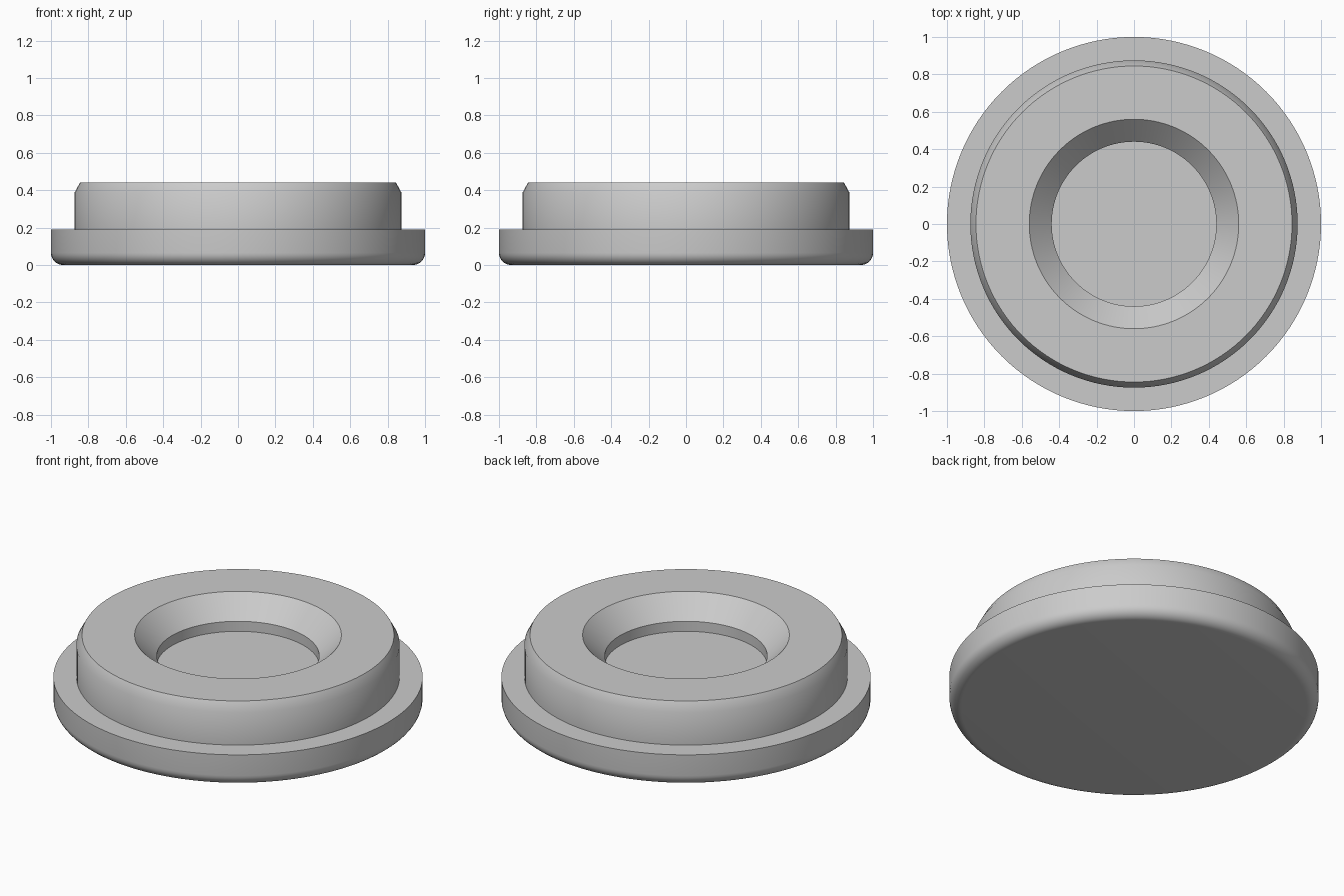
import bpy
import bmesh
import math
from mathutils import Matrix

if "Cube" in bpy.data.objects:
    bpy.data.objects.remove(bpy.data.objects["Cube"], do_unlink=True)

SEGMENTS = 128

grey = bpy.data.materials.new("light grey")
grey.use_nodes = True
colour = (0.6, 0.6, 0.6, 1)
grey.diffuse_color = colour
grey.node_tree.nodes["Principled BSDF"].inputs["Base Color"].default_value = colour


def lathe(name, profile):
    """Spin a profile of (radius, height) points, starting and ending on the axis."""
    bm = bmesh.new()
    verts = [bm.verts.new((r, 0, z)) for r, z in profile]
    edges = [bm.edges.new(pair) for pair in zip(verts, verts[1:])]
    bmesh.ops.spin(bm, geom=verts + edges, cent=(0, 0, 0), axis=(0, 0, 1),
                   angle=math.tau, steps=SEGMENTS, use_duplicate=False)
    bmesh.ops.remove_doubles(bm, verts=bm.verts, dist=0.0001)
    bmesh.ops.recalc_face_normals(bm, faces=bm.faces)
    mesh = bpy.data.meshes.new(name)
    bm.to_mesh(mesh)
    bm.free()
    mesh.materials.append(grey)
    obj = bpy.data.objects.new(name, mesh)
    bpy.context.collection.objects.link(obj)
    bpy.ops.object.select_all(action="DESELECT")
    obj.select_set(True)
    bpy.context.view_layer.objects.active = obj
    bpy.ops.object.shade_smooth_by_angle(angle=math.radians(32))
    return obj


# Rounded lower edge of the flange
FILLET = 0.065
arc = [(1 - FILLET + FILLET * math.sin(a), FILLET - FILLET * math.cos(a))
       for a in (i * math.pi / 16 for i in range(9))]

# One closed plug: flange, raised body, chamfered rim, countersunk recess
flange = [(0, 0)] + arc + [(1, 0.19)]
body = [(0.875, 0.19), (0.875, 0.385), (0.845, 0.44)]
recess = [(0.56, 0.44), (0.44, 0.317), (0.44, 0.257), (0, 0.257)]
lathe("stepped_plug", flange + body + recess)
